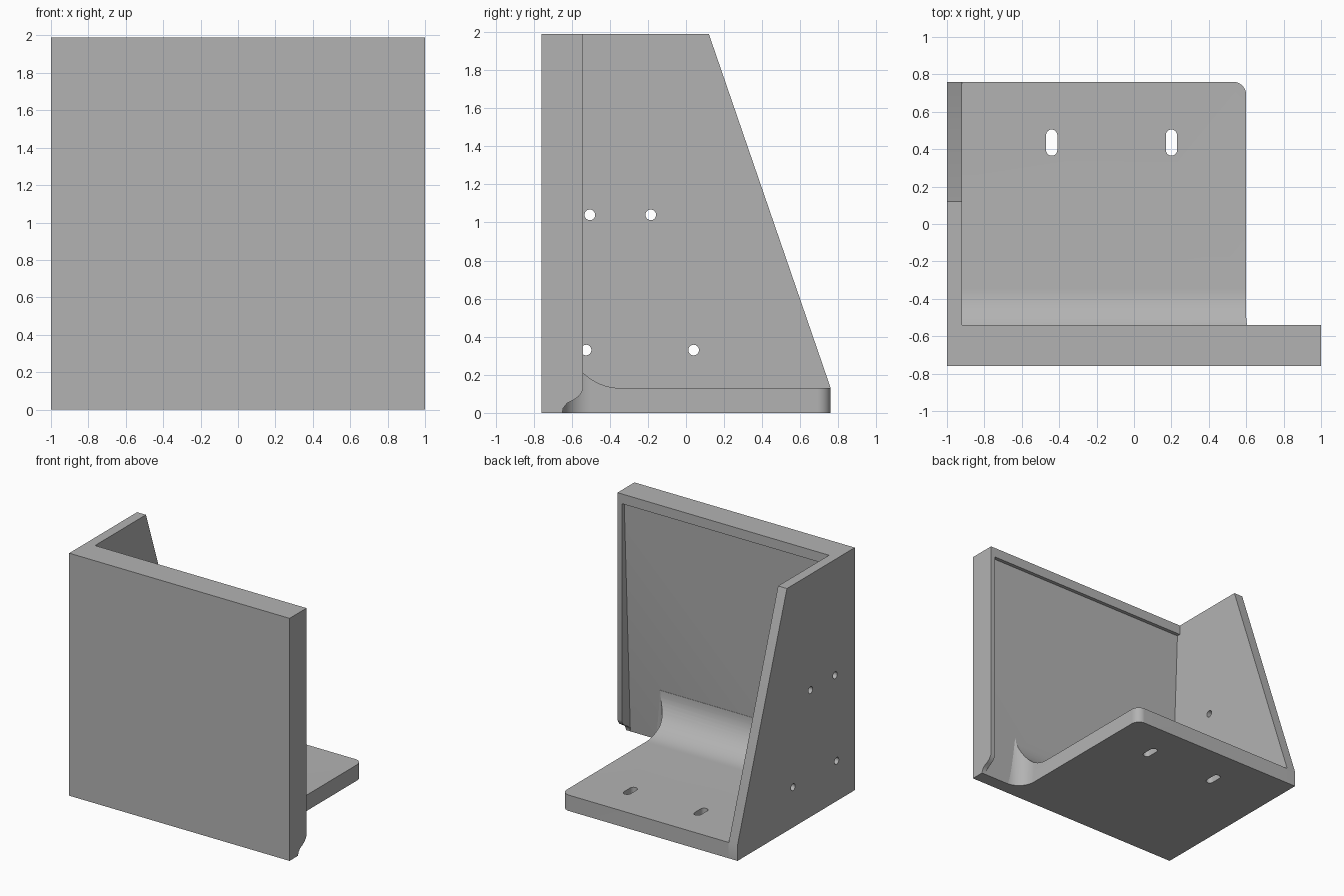
import bpy, bmesh
from math import sin, cos, radians

cube = bpy.data.objects.get("Cube")
if cube:
    bpy.data.objects.remove(cube, do_unlink=True)

# Single grey material
grey = bpy.data.materials.new("plain grey")
grey.use_nodes = True
colour = (0.45, 0.45, 0.45, 1)
grey.diffuse_color = colour
grey.node_tree.nodes["Principled BSDF"].inputs["Base Color"].default_value = colour


def extrude(name, profile, axis, lo, hi):
    """Prism from a profile: (y, z) along X, or (x, y) along Z."""
    bm = bmesh.new()
    place = {"X": lambda a, b: (lo, a, b), "Z": lambda a, b: (a, b, lo)}[axis]
    face = bm.faces.new([bm.verts.new(place(a, b)) for a, b in profile])
    moved = bmesh.ops.extrude_face_region(bm, geom=[face])["geom"]
    shift = (hi - lo, 0, 0) if axis == "X" else (0, 0, hi - lo)
    bmesh.ops.translate(bm, vec=shift,
                        verts=[v for v in moved if isinstance(v, bmesh.types.BMVert)])
    bmesh.ops.recalc_face_normals(bm, faces=bm.faces)
    mesh = bpy.data.meshes.new(name)
    bm.to_mesh(mesh)
    bm.free()
    mesh.materials.append(grey)
    obj = bpy.data.objects.new(name, mesh)
    bpy.context.collection.objects.link(obj)
    return obj


def activate(obj):
    bpy.ops.object.select_all(action="DESELECT")
    obj.select_set(True)
    bpy.context.view_layer.objects.active = obj


def boolean(obj, tool, operation="DIFFERENCE"):
    activate(obj)
    mod = obj.modifiers.new("cut", "BOOLEAN")
    mod.operation, mod.solver, mod.object = operation, "EXACT", tool
    bpy.ops.object.modifier_apply(modifier=mod.name)
    bpy.data.objects.remove(tool, do_unlink=True)


def arc(cx, cy, r, start, end, steps=16):
    angles = [radians(start + (end - start) * i / steps) for i in range(steps + 1)]
    return [(cx + r * cos(a), cy + r * sin(a)) for a in angles]


FRONT, RIM, BACK, TOP = -0.76, -0.54, 0.76, 1.99
INNER = -0.92    # inner face of the side panel

# Front plate with a tapering pocket in its back, open at the bottom
plate = extrude("front_plate", [(FRONT, 0), (RIM, 0), (RIM, TOP), (FRONT, TOP)], "X", INNER, 1)
pocket = extrude("pocket_cutter", [(-0.654, -0.1), (-0.4, -0.1), (-0.4, 1.91), (-0.57, 1.91)],
                 "X", -1.1, 0.96)
boolean(plate, pocket)

# Curved lower end of the plate's side rim
curve = [(-0.65, 0), (-0.645, 0.025), (-0.625, 0.05), (-0.595, 0.065),
         (-0.565, 0.085), (-0.546, 0.11), (RIM, 0.13)]
notch = extrude("notch_cutter", [(-0.65, -0.1)] + curve + [(-0.4, 0.13), (-0.4, -0.1)],
                "X", 0.9, 1.1)
boolean(plate, notch)

# Sloping side panel with four round holes
panel = extrude("side_panel", [(FRONT, 0), (BACK, 0), (BACK, 0.13), (0.12, TOP), (FRONT, TOP)],
                "X", -1, INNER)
for y, z in [(-0.505, 1.04), (-0.185, 1.04), (-0.525, 0.33), (0.04, 0.33)]:
    boolean(panel, extrude("hole_cutter", arc(y, z, 0.028, 0, 345, 23), "X", -1.1, -0.8))

# Base: side profile crossed with plan outline, both flaring into the pocket
side = [(-0.66, 0), (BACK, 0), (BACK, 0.13)] + arc(-0.34, 0.42, 0.29, 270, 180) + [(-0.66, 0.42)]
plan = ([(INNER, -0.66), (0.75, -0.66)] + arc(0.75, -0.5, 0.15, 270, 180)
        + arc(0.53, 0.69, 0.07, 0, 90) + [(INNER, BACK)])
base = extrude("base", side, "X", INNER, 0.9)
boolean(base, extrude("plan_shape", plan, "Z", -0.1, 0.6), "INTERSECT")

# Two mounting slots
for x in (-0.44, 0.2):
    slot = arc(x, 0.475, 0.03, 0, 180, 12) + arc(x, 0.395, 0.03, 180, 360, 12)
    boolean(base, extrude("slot_cutter", slot, "Z", -0.1, 0.3))

for obj in (plate, panel, base):
    activate(obj)
    bpy.ops.object.shade_smooth_by_angle(angle=radians(30))
